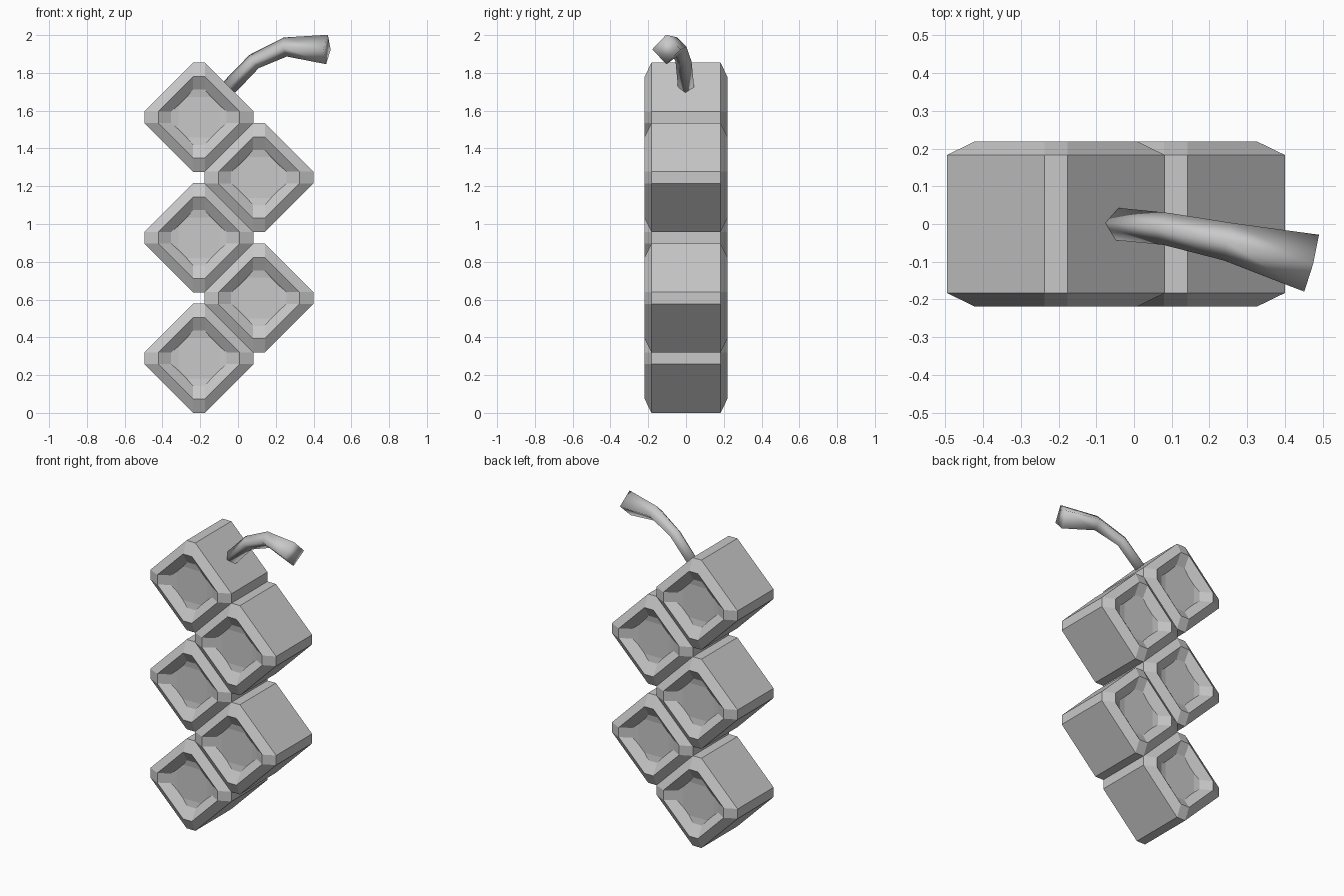
import bpy, bmesh, math
from mathutils import Vector

cube = bpy.data.objects.get("Cube")
if cube:
    bpy.data.objects.remove(cube, do_unlink=True)

# One plain grey for everything
grey = bpy.data.materials.new("plain_grey")
grey.use_nodes = True
colour = (0.58, 0.58, 0.58, 1)
grey.diffuse_color = colour
grey.node_tree.nodes["Principled BSDF"].inputs["Base Color"].default_value = colour


def loft(name, rings):
    """Skin a list of equal point rings and cap both ends."""
    bm = bmesh.new()
    loops = [[bm.verts.new(p) for p in ring] for ring in rings]
    n = len(loops[0])
    for a, b in zip(loops, loops[1:]):
        for i in range(n):
            j = (i + 1) % n
            bm.faces.new((a[i], a[j], b[j], b[i]))
    bm.faces.new(loops[0])
    bm.faces.new(loops[-1][::-1])
    bmesh.ops.recalc_face_normals(bm, faces=bm.faces[:])
    mesh = bpy.data.meshes.new(name)
    bm.to_mesh(mesh)
    bm.free()
    mesh.materials.append(grey)
    obj = bpy.data.objects.new(name, mesh)
    bpy.context.collection.objects.link(obj)
    return obj


def diamond(cx, cz, y, half, flat):
    """Diamond with clipped corners, standing on a point."""
    corners = [(half, -flat), (half, flat), (flat, half), (-flat, half),
               (-half, flat), (-half, -flat), (-flat, -half), (flat, -half)]
    return [Vector((cx + x, y, cz + z)) for x, z in corners]


# Half of the block section: depth, half width, corner flat (pit floor to edge)
SECTION = [(0.172, 0.108, 0.064), (0.178, 0.147, 0.031),
           (0.219, 0.215, 0.031), (0.183, 0.289, 0.031)]
STEP = 0.319

# Five zigzag blocks with a recessed pit on the front and back
for k in range(5):
    cx = -0.207 if k % 2 == 0 else 0.111
    cz = 0.289 + STEP * k
    rings = [diamond(cx, cz, -y, h, f) for y, h, f in SECTION]
    rings += [diamond(cx, cz, y, h, f) for y, h, f in reversed(SECTION)]
    loft(f"block_{k + 1}", rings)

# Curved four-sided stem flaring towards its tip
path = [((-0.045, 0, 1.725), 0.043), ((0.085, -0.013, 1.86), 0.043),
        ((0.25, -0.047, 1.937), 0.051), ((0.471, -0.104, 1.924), 0.078)]
points = [Vector(p) for p, r in path]
rings = []
for i, (p, (_, r)) in enumerate(zip(points, path)):
    tangent = points[min(i + 1, len(points) - 1)] - points[max(i - 1, 0)]
    turn = tangent.to_track_quat('Z', 'Y')
    rings.append([p + turn @ Vector((r * math.cos(a), r * math.sin(a), 0))
                  for a in (math.tau * s / 4 for s in range(4))])
stem = loft("stem", rings)
bpy.ops.object.select_all(action='DESELECT')
stem.select_set(True)
bpy.context.view_layer.objects.active = stem
bpy.ops.object.shade_smooth_by_angle(angle=math.radians(120))
